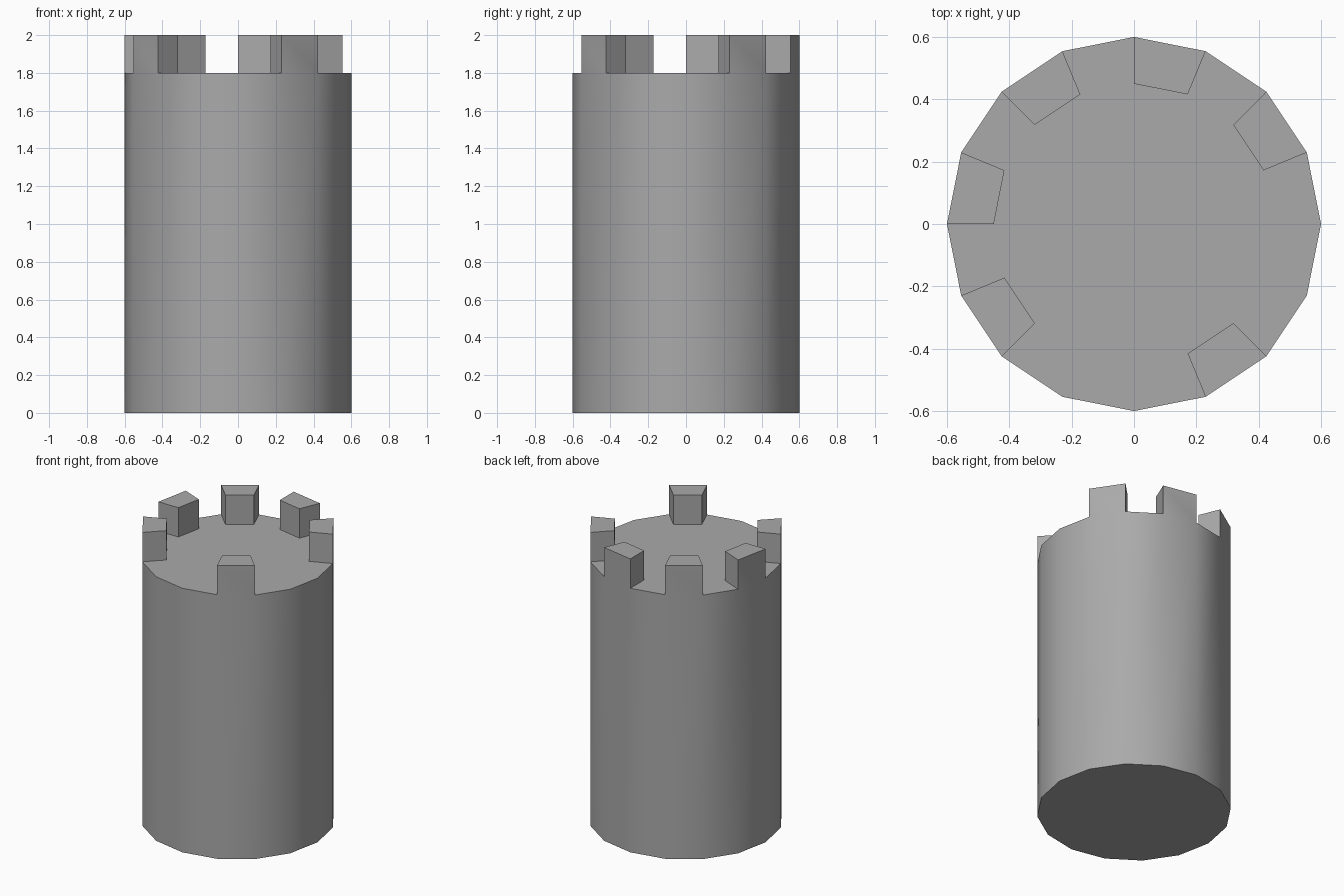
import bpy
import bmesh
from math import radians, cos, sin, tau

default = bpy.data.objects.get("Cube")
if default:
    bpy.data.objects.remove(default, do_unlink=True)

SIDES = 16
RADIUS, INNER_RADIUS = 0.6, 0.45
WALL_HEIGHT, MERLON_HEIGHT = 1.8, 0.2
MERLON_SIDES = (1, 3, 5, 7, 9, 13)

# Stone colour
stone = bpy.data.materials.new("grey_stone")
stone.use_nodes = True
colour = (0.4, 0.4, 0.4, 1)
stone.diffuse_color = colour
stone.node_tree.nodes["Principled BSDF"].inputs["Base Color"].default_value = colour

bm = bmesh.new()


def ring(radius, z):
    angles = [tau * i / SIDES for i in range(SIDES)]
    return [bm.verts.new((radius * cos(a), radius * sin(a), z)) for a in angles]


def bridge(a, b):
    return [bm.faces.new((a[i], a[(i + 1) % SIDES], b[(i + 1) % SIDES], b[i]))
            for i in range(SIDES)]


# Round wall, base and roof
base = ring(RADIUS, 0)
rim = ring(RADIUS, WALL_HEIGHT)
floor = ring(INNER_RADIUS, WALL_HEIGHT)
bm.faces.new(base[::-1])
bridge(base, rim)
rim_faces = bridge(rim, floor)
bm.faces.new(floor)

# Battlements raised from the rim, with two wider gaps
raised = bmesh.ops.extrude_discrete_faces(bm, faces=[rim_faces[i] for i in MERLON_SIDES])
for face in raised["faces"]:
    bmesh.ops.translate(bm, verts=face.verts, vec=(0, 0, MERLON_HEIGHT))
bmesh.ops.recalc_face_normals(bm, faces=bm.faces)

mesh = bpy.data.meshes.new("castle_tower")
bm.to_mesh(mesh)
bm.free()
mesh.materials.append(stone)
tower = bpy.data.objects.new("castle_tower", mesh)
bpy.context.collection.objects.link(tower)

# Smooth round wall, sharp battlement edges
bpy.ops.object.select_all(action="DESELECT")
tower.select_set(True)
bpy.context.view_layer.objects.active = tower
bpy.ops.object.shade_smooth_by_angle(angle=radians(30))
